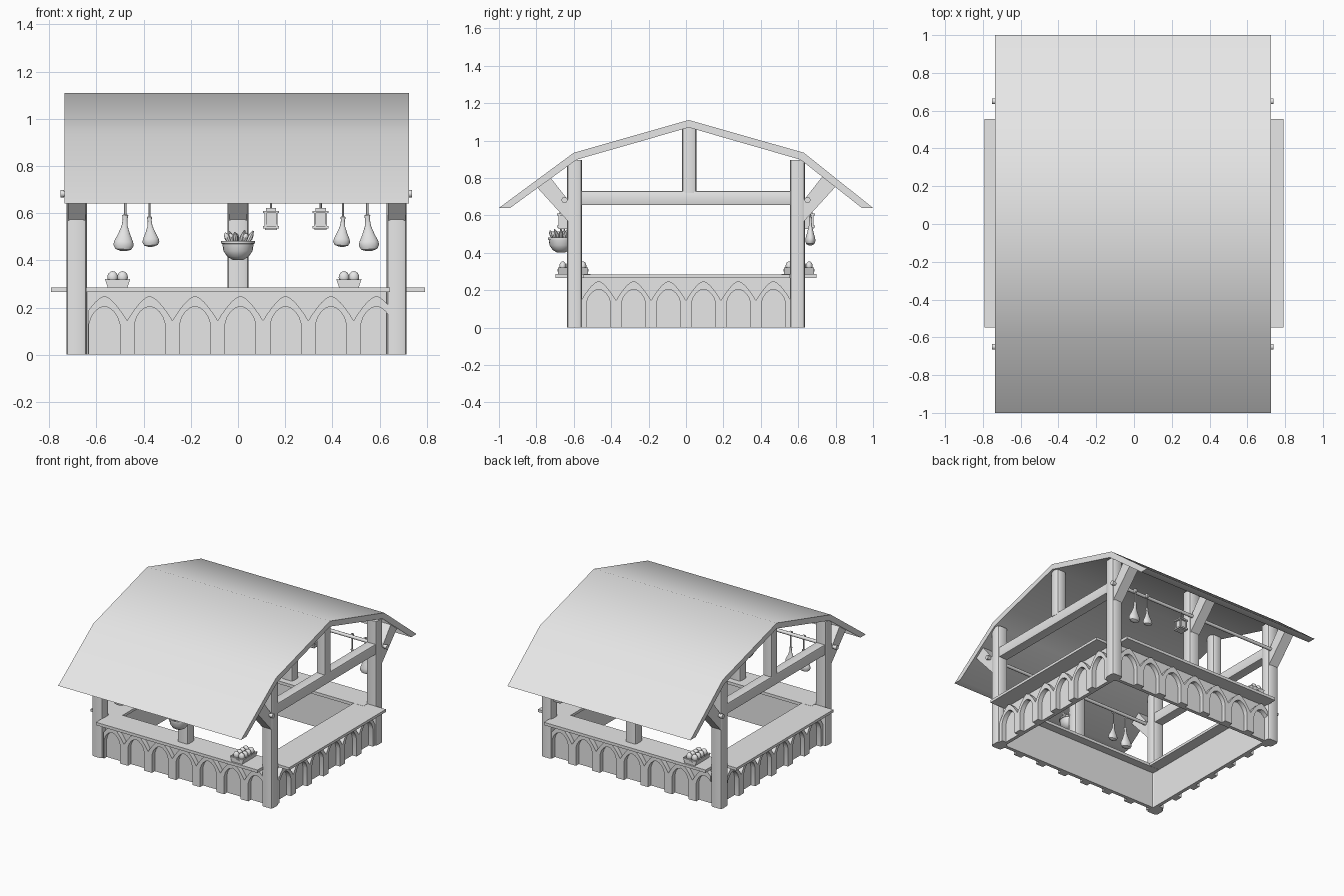
import bpy, bmesh, math, random
from mathutils import Vector

random.seed(4)
cube = bpy.data.objects.get("Cube")
if cube:
    bpy.data.objects.remove(cube, do_unlink=True)

grey = bpy.data.materials.new("plain_grey")
grey.use_nodes = True
grey.diffuse_color = (0.8, 0.8, 0.8, 1)
for node in grey.node_tree.nodes:
    if node.type == 'BSDF_PRINCIPLED':
        node.inputs["Base Color"].default_value = (0.8, 0.8, 0.8, 1)


def finish(name, bm, angle=40):
    bmesh.ops.recalc_face_normals(bm, faces=bm.faces[:])
    mesh = bpy.data.meshes.new(name)
    bm.to_mesh(mesh)
    bm.free()
    mesh.materials.append(grey)
    mesh.shade_smooth()
    mesh.set_sharp_from_angle(angle=math.radians(angle))
    obj = bpy.data.objects.new(name, mesh)
    bpy.context.collection.objects.link(obj)
    return obj


def box(name, xs, ys, zs, bevel=0, axis=2):
    """Box from ranges; bevel rounds the edges that run along axis."""
    bm = bmesh.new()
    bmesh.ops.create_cube(bm, size=1)
    for v in bm.verts:
        v.co = [(r[0] + r[1]) / 2 + c * (r[1] - r[0]) for c, r in zip(v.co, (xs, ys, zs))]
    if bevel:
        edges = [e for e in bm.edges
                 if abs((e.verts[0].co - e.verts[1].co).normalized()[axis]) > 0.9]
        bmesh.ops.bevel(bm, geom=edges, offset=bevel, segments=2, profile=0.5, affect='EDGES')
    return finish(name, bm)


def prism(name, outline, place, d0, d1, angle=40):
    """Extrude a 2D outline from depth d0 to d1; place maps (a, b, d) to 3D."""
    bm = bmesh.new()
    face = bm.faces.new([bm.verts.new(place(a, b, d0)) for a, b in outline])
    shift = Vector(place(0, 0, d1)) - Vector(place(0, 0, d0))
    grown = bmesh.ops.extrude_face_region(bm, geom=[face], use_keep_orig=True)
    moved = [g for g in grown["geom"] if isinstance(g, bmesh.types.BMVert)]
    bmesh.ops.translate(bm, verts=moved, vec=shift)
    return finish(name, bm, angle)


def lathe(name, profile, at=(0, 0, 0), segs=14, scale=(1, 1, 1), tilt=(0, 0, 0)):
    """Spin (radius, height) points about z."""
    bm = bmesh.new()
    rings = []
    for r, z in profile:
        rings.append([bm.verts.new((r * math.cos(t) * scale[0], r * math.sin(t) * scale[1], z * scale[2]))
                      for t in (math.tau * i / segs for i in range(segs))])
    for low, high in zip(rings, rings[1:]):
        for i in range(segs):
            j = (i + 1) % segs
            bm.faces.new((low[i], low[j], high[j], high[i]))
    bm.faces.new(rings[0])
    bm.faces.new(rings[-1])
    obj = finish(name, bm)
    obj.location, obj.rotation_euler = at, tilt
    return obj


# Roof: one bent sheet running along x
outer = [(-1, .64), (-.6, .935), (.015, 1.11), (.63, .935), (1, .64)]
inner = [(.94, .64), (.612, .898), (.015, 1.07), (-.585, .898), (-.94, .64)]
prism("roof", outer + inner, lambda a, b, d: (d, a, b), -.735, .725)

# Timber frame
for sx, side in ((-1, "right"), (1, "left")):
    x0, x1 = (-.727, -.64) if sx < 0 else (.63, .715)
    mid = (x0 + x1) / 2
    for sy, end in ((-1, "front"), (1, "back")):
        box(f"{end}_{side}_post", (x0, x1), sorted((sy * .555, sy * .635)), (0, .895), .018)
    box(f"{side}_tie_beam", (mid - .035, mid + .035), (-.57, .57), (.655, .73), .006, 1)
    box(f"{side}_king_post", (mid - .037, mid + .037), (-.022, .055), (.72, 1.085), .018)

strut = [(.625, .562), (.80, .754), (.735, .815), (.625, .675)]
for sy, end in ((-1, "front"), (1, "back")):
    box(f"{end}_middle_post", (-.045, .045), sorted((sy * .555, sy * .635)), (.275, .895), .018)
    for x, where in ((-.683, "right"), (0, "middle"), (.672, "left")):
        prism(f"{end}_{where}_strut", strut, lambda a, b, d, s=sy: (d, s * a, b), x - .037, x + .037, 20)
    rod = lathe(f"{end}_hanging_rod", [(.012, -.745), (.012, .745)], (-.008, sy * .65, .682), 10,
                tilt=(0, math.pi / 2, 0))
    for x in (-.745, .73):
        lathe(f"{end}_rod_knob", [(.016, -.008), (.016, .008)], (x, sy * .65, .682), 10,
              tilt=(0, math.pi / 2, 0))


# Arcade: a row of pointed arches cut from one board
def arcade(name, centre, pitch, half, place, d0, d1):
    valley, jamb = pitch / 2, .065

    def top(u):
        return .145 + .105 * (1 - (abs(u) / valley) ** 1.5)

    def soffit(u):
        return .13 + .075 * max(0, 1 - (abs(u) / jamb) ** 1.8) ** .65

    def end_offset(x):
        return (x - centre + valley) % pitch - valley

    steps = [-jamb, -.055, -.04, -.02, 0, .02, .04, .055, jamb, .08, valley]
    steps.insert(0, -.08)
    samples = [(-half, end_offset(-half + 1e-5))]
    for k in range(-4, 5):
        c = centre + (k + .5) * pitch - valley
        samples += [(c + u, u) for u in steps if abs(c + u) < half - .002]
    samples.append((half, end_offset(half - 1e-5)))
    upper, lower = [], []
    for x, u in samples:
        upper.append((x, top(u)))
        if abs(u) > jamb:
            lower.append((x, 0))
        elif abs(u) == jamb:
            pair = [(x, 0), (x, .13)]
            lower += pair if u < 0 else pair[::-1]
        else:
            lower.append((x, soffit(u)))
    prism(name, upper + lower[::-1], place, d0, d1, 30)


# Counter walls, arcades and tops on all four sides
for s, end, side in ((-1, "front", "right"), (1, "back", "left")):
    box(f"{end}_wall", (-.66, .65), sorted((s * .57, s * .595)), (0, .268))
    box(f"{side}_wall", sorted((s * .645, s * .67)), (-.59, .59), (0, .268))
    arcade(f"{end}_arches", -s * .01, .192, .635, lambda a, b, d, s=s: (a, s * d, b), .59, .628)
    arcade(f"{side}_arches", .0935, .187, .561, lambda a, b, d, s=s: (s * d, a, b), .665, .703)
    box(f"{end}_counter_top", (-.645, .645), sorted((s * .51, s * .698)), (.265, .286))
    box(f"{side}_counter_top", sorted((s * .565, s * .792)), (-.548, .555), (.266, .285))


# Egg trays
def egg_tray(x, y):
    wide = [(-.042, 0), (.042, 0), (.054, .036), (.046, .036), (.038, .012),
            (-.038, .012), (-.046, .036), (-.054, .036)]
    prism("egg_tray", wide, lambda a, b, d: (x + a, y + d, .286 + b), -.08, .08, 20)
    for s in (-1, 1):
        prism("tray_end", [(-.042, 0), (.042, 0), (.052, .032), (-.052, .032)],
              lambda a, b, d: (x + a, y + s * d, .286 + b), .068, .08, 20)
        prism("tray_grip", [(.02 * math.cos(t), .007 * math.sin(t)) for t in
                            (math.tau * i / 12 for i in range(12))],
              lambda a, b, d: (x + a, y + s * d, .306 + b), .079, .083)
    egg = [(.0225 * math.sin(t), -.026 * math.cos(t)) for t in
           (math.pi * (i + .15) / 8.3 for i in range(9))]
    for i in (-1, 1):
        for j in range(4):
            lathe("egg", egg, (x + i * .021, y - .054 + j * .036, .328), 12, (1, .82, 1))


egg_tray(.47, -.605)
egg_tray(-.51, .605)


# Hanging hams
def ham(x, y, size, lean):
    body = [(.006, .01), (.013, .006), (.010, -.012), (.013, -.04), (.026, -.075),
            (.040, -.105), (.043, -.122), (.034, -.138), (.012, -.146)]
    low = .445 if size > .9 else .462
    neck = low + .14 * size
    lathe("ham", body, (x, y, neck), 14, (size, size * .65, size), (0, lean, 0))
    lathe("ham_string", [(.005, neck), (.005, .69)], (x, y, 0), 6)
    lathe("ham_loop", [(.016, -.006), (.016, .006)], (x, y, .682), 10, tilt=(0, math.pi / 2, 0))


for x, y, size, lean in ((-.478, -.66, 1, .06), (-.375, -.66, .83, -.06),
                         (.445, .665, .83, .06), (.548, .665, 1, -.06)):
    ham(x, y, size, lean)


# Lanterns
def lantern(x, y):
    def block(name, half, z0, z1):
        box(name, (x - half, x + half), (y - half, y + half), (z0, z1))
    block("lantern_base", .034, .535, .546)
    block("lantern_foot", .026, .528, .552)
    block("lantern_glass", .021, .55, .6)
    block("lantern_cap", .034, .6, .61)
    block("lantern_crown", .022, .61, .622)
    for i in (-1, 1):
        for j in (-1, 1):
            cx, cy = x + i * .024, y + j * .024
            box("lantern_bar", (cx - .004, cx + .004), (cy - .004, cy + .004), (.545, .602))
    lathe("lantern_hook", [(.005, .62), (.005, .69)], (x, y, 0), 6)


lantern(.35, -.655)
lantern(.14, .655)

# Bowl of carrots on the front middle post
bowl = [(.022, .402), (.045, .415), (.062, .44), (.066, .47), (.071, .472), (.071, .482),
        (.062, .482), (.055, .468)]
lathe("bowl", bowl, (0, -.668, 0), 20)
for i in range(14):
    turn, reach = math.tau * i / 7, .042 if i % 2 else .022
    lathe("carrot", [(.004, -.03), (.012, .02), (.01, .032), (.003, .05 + random.uniform(-.012, .006))],
          (reach * math.cos(turn), -.668 + reach * math.sin(turn), .478), 8,
          tilt=(-.45 * math.sin(turn), .45 * math.cos(turn), 0))
